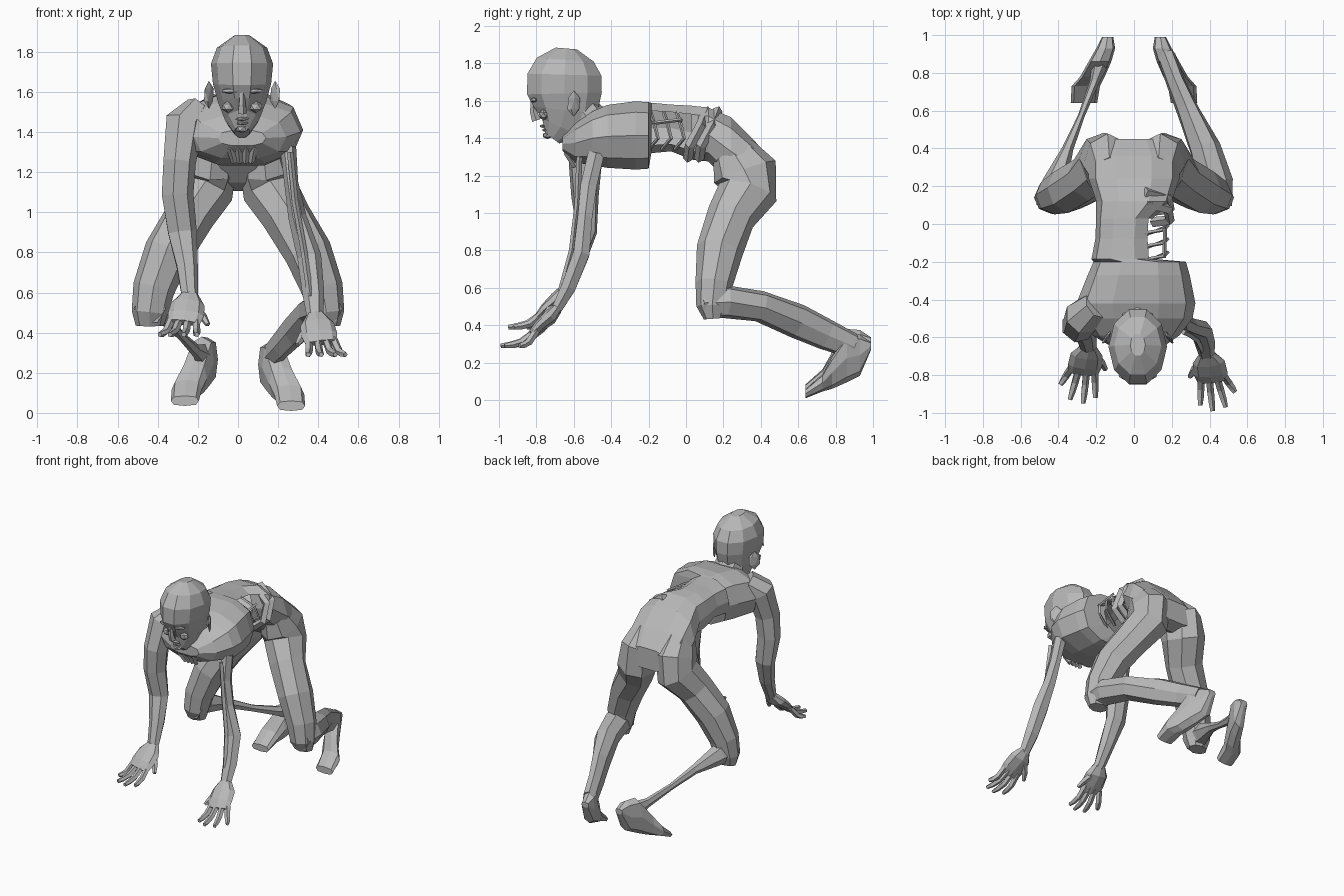
import bpy
import bmesh
import math
from mathutils import Vector, Matrix

default_cube = bpy.data.objects.get("Cube")
if default_cube:
    bpy.data.objects.remove(default_cube, do_unlink=True)

skin = bpy.data.materials.new("grey_skin")
skin.use_nodes = True
skin_colour = (0.48, 0.48, 0.48, 1)
skin.diffuse_color = skin_colour
skin.node_tree.nodes["Principled BSDF"].inputs["Base Color"].default_value = skin_colour
LENGTHWISE = Vector((0, 1, 0))


def finish(name, bm):
    """Turn a bmesh into a flat shaded object."""
    bmesh.ops.recalc_face_normals(bm, faces=bm.faces[:])
    mesh = bpy.data.meshes.new(name)
    bm.to_mesh(mesh)
    bm.free()
    mesh.materials.append(skin)
    obj = bpy.data.objects.new(name, mesh)
    bpy.context.collection.objects.link(obj)
    return obj


def soften(value, power):
    """Powers under one make an oval section boxier."""
    return math.copysign(abs(value) ** power, value) if abs(value) > 1e-6 else 0


def loft_mesh(stations, sides, axis=None, power=1):
    """Skin rings (x, y, z, half width, half depth) square to the path or to a fixed axis."""
    bm = bmesh.new()
    centres = [Vector(station[:3]) for station in stations]
    rings = []
    for index, station in enumerate(stations):
        before = centres[max(index - 1, 0)]
        after = centres[min(index + 1, len(centres) - 1)]
        tangent = axis or (after - before).normalized()
        across = Vector((1, 0, 0))
        across = (across - tangent * across.dot(tangent)).normalized()
        depth = tangent.cross(across)
        ring = []
        for step in range(sides):
            angle = math.tau * step / sides
            offset = across * soften(math.cos(angle), power) * station[3]
            offset += depth * soften(math.sin(angle), power) * station[4]
            ring.append(bm.verts.new(centres[index] + offset))
        rings.append(ring)
    for lower, upper in zip(rings, rings[1:]):
        for step in range(sides):
            following = (step + 1) % sides
            bm.faces.new((lower[step], lower[following], upper[following], upper[step]))
    bm.faces.new(rings[0])
    bm.faces.new(rings[-1])
    bmesh.ops.recalc_face_normals(bm, faces=bm.faces[:])
    return bm


def loft(name, stations, sides=8, axis=None, power=1):
    return finish(name, loft_mesh(stations, sides, axis, power))


def bar(name, points, radius, sides=4):
    """Thin strand such as a rib or a tendon."""
    return loft(name, [(*point, radius, radius) for point in points], sides)


def blob(name, centre, scale, turn=0):
    """Faceted lump for ears and facial forms."""
    bm = bmesh.new()
    bmesh.ops.create_icosphere(bm, subdivisions=1, radius=1)
    matrix = (Matrix.Translation(centre) @ Matrix.Rotation(turn, 4, 'Z')
              @ Matrix.Diagonal((*scale, 1)))
    bmesh.ops.transform(bm, matrix=matrix, verts=bm.verts[:])
    return finish(name, bm)


def mirrored(stations, lift=0):
    return [(-x, y, z + lift, w, d) for x, y, z, w, d in stations]


# Torso, bent forward, with the waist torn open on one side
torso = loft_mesh([
    (.02, -.66, 1.37, .12, .04),
    (.01, -.59, 1.375, .23, .11),
    (.01, -.5, 1.4, .3, .15),
    (.01, -.42, 1.41, .315, .175),
    (.025, -.27, 1.415, .27, .19),
    (.03, -.2, 1.415, .245, .185),
    (-.06, -.185, 1.455, .165, .14),
    (-.055, -.08, 1.455, .15, .13),
    (-.05, .03, 1.43, .15, .15),
    (0, .12, 1.42, .2, .15),
    (0, .24, 1.33, .24, .19),
    (0, .36, 1.25, .24, .15),
    (0, .45, 1.21, .17, .08),
], 10, LENGTHWISE, .8)
torn = []
for face in torso.faces:
    middle = face.calc_center_median()
    if -.18 < middle.y < .07 and face.normal.x > .7:
        torn.append(face)
bmesh.ops.delete(torso, geom=torn, context='FACES')
finish("torso", torso)

# Exposed ribs and the hip bone in the wound
for number, y in enumerate((-.17, -.1, -.03)):
    bar(f"rib_{number}", [(.05, y - .02, 1.54), (.16, y, 1.48),
                          (.18, y + .02, 1.4), (.06, y - .03, 1.34)], .01)
bar("rib_link", [(.16, -.18, 1.48), (.165, -.02, 1.5)], .01)
for number, shift in enumerate((0, .06)):
    bar(f"hip_bone_{number}", [(.06, .11 + shift, 1.55), (.18, .08 + shift, 1.47),
                               (.19, .02 + shift, 1.36), (.1, .01 + shift, 1.29)], .027)

# Torn strips hanging from the breastbone
for strip in range(4):
    x = -.04 + strip * .04
    bar(f"chest_strip_{strip}", [(x, -.63, 1.36), (x, -.635, 1.32), (x * .7 + .01, -.59, 1.25)], .018)

# Neck and head
loft("neck", [(0, -.4, 1.43, .16, .1), (.02, -.52, 1.5, .11, .1), (.02, -.6, 1.6, .09, .1)])
loft("head", [
    (.02, -.715, 1.4, .04, .05),
    (.02, -.67, 1.46, .085, .115),
    (.02, -.645, 1.55, .12, .18),
    (.02, -.65, 1.64, .145, .21),
    (.02, -.65, 1.74, .155, .208),
    (.02, -.645, 1.82, .125, .16),
    (.02, -.64, 1.88, .04, .06),
], 10)
loft("nose", [(.02, -.82, 1.6, .012, .012), (.02, -.815, 1.54, .018, .02),
              (.02, -.8, 1.495, .026, .025)], 5)
blob("upper_lip", (.02, -.765, 1.465), (.038, .018, .01))
blob("lower_lip", (.02, -.752, 1.444), (.034, .018, .01))
blob("chin", (.02, -.74, 1.415), (.035, .028, .02))
for side, label in ((1, "left"), (-1, "right")):
    blob(f"{label}_brow", (.02 + side * .06, -.815, 1.605), (.05, .014, .014), side * .3)
    blob(f"{label}_cheek", (.02 + side * .07, -.762, 1.525), (.035, .026, .03))
    blob(f"{label}_ear", (.02 + side * .165, -.6, 1.585), (.012, .045, .07), side * .6)

# Whole right arm and wasted left arm
loft("right_arm", [
    (-.2, -.43, 1.51, .07, .08),
    (-.27, -.49, 1.44, .1, .1),
    (-.295, -.54, 1.25, .085, .09),
    (-.305, -.54, 1.09, .083, .075),
    (-.28, -.53, .9, .075, .055),
    (-.255, -.59, .73, .055, .05),
    (-.24, -.66, .57, .042, .03),
], 7)
loft("left_arm", [
    (.25, -.48, 1.32, .04, .05),
    (.265, -.52, 1.15, .035, .05),
    (.295, -.54, .98, .045, .045),
    (.355, -.56, .78, .06, .05),
    (.375, -.63, .6, .055, .045),
    (.385, -.7, .47, .04, .03),
], 6)
bar("left_arm_tendon", [(.26, -.57, 1.3), (.285, -.58, 1.05), (.33, -.61, .8), (.36, -.67, .58)], .016)


def hand(label, side, wrist):
    """Palm, four spread fingers and an inward thumb."""
    origin = Vector(wrist)

    def place(x, y, z):
        return origin + Vector((side * x, y, z))

    loft(f"{label}_palm", [
        (*place(0, .01, .02), .045, .03),
        (*place(.01, -.03, -.03), .085, .04),
        (*place(.02, -.09, -.08), .09, .03),
        (*place(.03, -.13, -.12), .08, .018)], 8)
    tips = ((-.035, -.26), (.03, -.29), (.1, -.27), (.15, -.19))
    for number, (tip, reach) in enumerate(tips):
        base = -.03 + number * .04
        stations = []
        for along, drop, radius in ((0, 0, .02), (.45, .025, .02), (.75, .015, .018), (1, 0, .013)):
            point = place(base + (tip - base) * along, -.1 + (reach + .1) * along,
                          -.1 - .08 * along - drop)
            stations.append((*point, radius, radius))
        loft(f"{label}_finger_{number}", stations, 5)
    loft(f"{label}_thumb", [
        (*place(-.02, -.03, -.04), .028, .022),
        (*place(-.065, -.07, -.09), .022, .02),
        (*place(-.09, -.11, -.13), .013, .012)], 5)


hand("left", 1, (.385, -.7, .47))
hand("right", -1, (-.24, -.66, .57))

# Thighs and feet, mirrored
thigh = [
    (.13, .25, 1.33, .1, .12),
    (.14, .315, 1.22, .13, .175),
    (.16, .33, 1.11, .14, .16),
    (.24, .24, .98, .125, .13),
    (.35, .18, .8, .12, .125),
    (.42, .15, .62, .105, .1),
    (.44, .14, .5, .09, .085),
    (.44, .145, .435, .07, .05),
]
foot = [
    (.14, .99, .29, .03, .02),
    (.15, .93, .24, .05, .11),
    (.18, .86, .225, .06, .13),
    (.22, .78, .145, .065, .085),
    (.255, .73, .093, .075, .047),
    (.265, .64, .035, .07, .025),
]
loft("left_thigh", thigh)
loft("right_thigh", mirrored(thigh))
loft("left_foot", foot, 8, LENGTHWISE, .7)
loft("right_foot", mirrored(foot, .025), 8, LENGTHWISE, .7)

# Full left shin and wasted right shin
loft("left_shin", [
    (.44, .09, .52, .08, .08),
    (.43, .22, .525, .095, .09),
    (.375, .4, .5, .085, .085),
    (.285, .6, .42, .06, .095),
    (.22, .75, .35, .05, .085),
    (.17, .89, .29, .05, .07),
], 7)
loft("right_shin", [
    (-.44, .09, .52, .08, .08),
    (-.42, .22, .52, .065, .075),
    (-.35, .4, .46, .03, .035),
    (-.28, .57, .38, .018, .025),
    (-.21, .75, .31, .025, .035),
    (-.17, .88, .28, .05, .07),
], 6)
